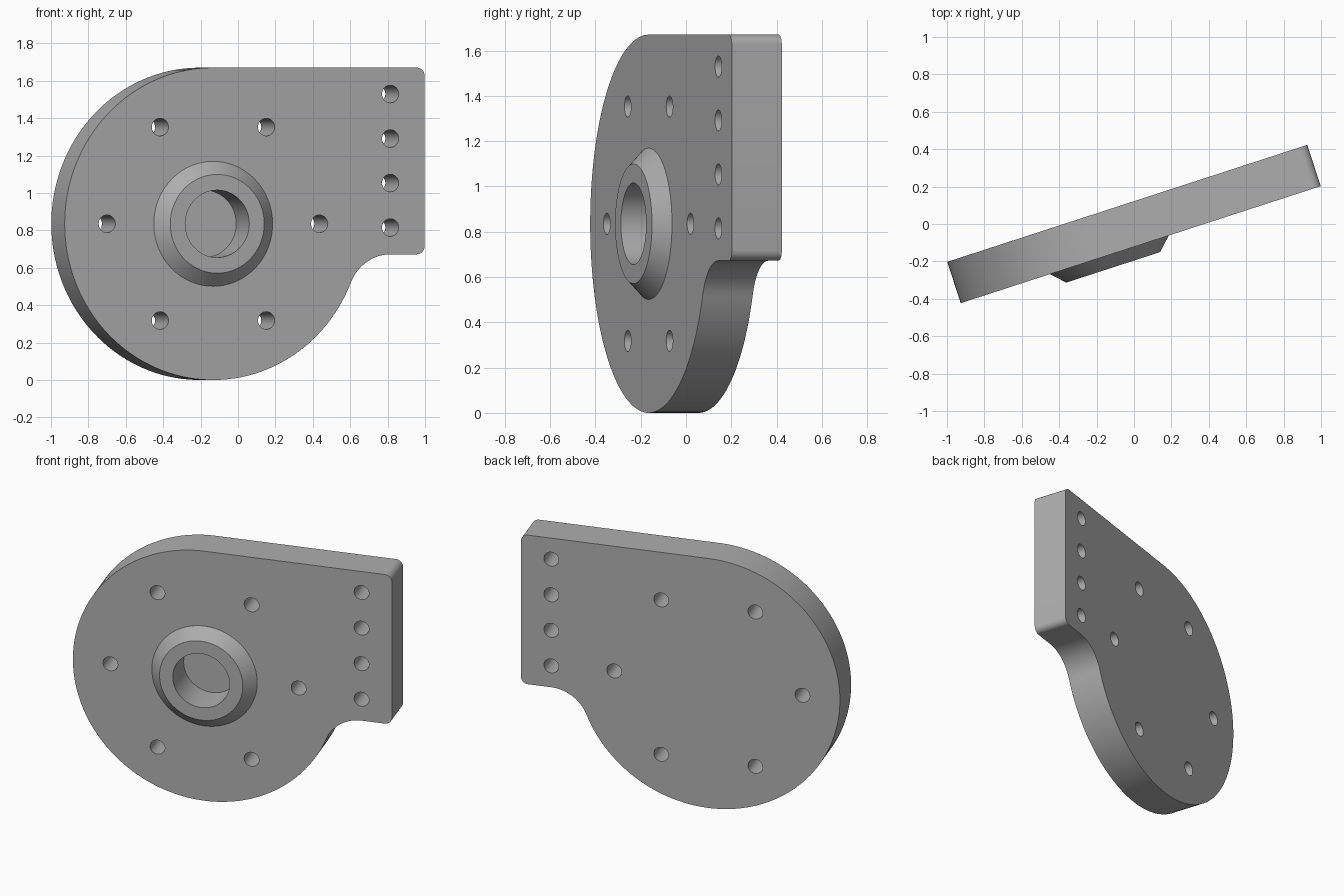
import bpy, bmesh
from math import sin, cos, pi, radians, atan2, sqrt
from mathutils import Matrix

if "Cube" in bpy.data.objects:
    bpy.data.objects.remove(bpy.data.objects["Cube"])

R = 0.835            # disc radius, also its centre height
CU = -0.177          # disc centre along the plate
HALF_T = 0.116       # half thickness
HALF_L = 1.012       # half length
TAB_Z, TOP_Z = 0.672, 2 * R
CORNER, FILLET = 0.045, 0.242
TURN = Matrix.Rotation(radians(18), 4, 'Z')

metal = bpy.data.materials.new("grey metal")
metal.use_nodes = True
grey = (0.42, 0.42, 0.42, 1)
metal.diffuse_color = grey
metal.node_tree.nodes["Principled BSDF"].inputs["Base Color"].default_value = grey


def arc(cx, cz, r, a0, a1, n):
    return [(cx + r * cos(a0 + (a1 - a0) * i / n), cz + r * sin(a0 + (a1 - a0) * i / n))
            for i in range(n + 1)]


def make(name, bm):
    bmesh.ops.recalc_face_normals(bm, faces=bm.faces)
    mesh = bpy.data.meshes.new(name)
    bm.to_mesh(mesh)
    bm.free()
    mesh.materials.append(metal)
    ob = bpy.data.objects.new(name, mesh)
    bpy.context.collection.objects.link(ob)
    return ob


def frustum(bm, u, z, r_front, r_back, v_front, v_back, n):
    # cylinder or cone running through the thickness (along y)
    m = Matrix.Translation((u, (v_front + v_back) / 2, z)) @ Matrix.Rotation(pi / 2, 4, 'X')
    bmesh.ops.create_cone(bm, cap_ends=True, segments=n, radius1=r_back, radius2=r_front,
                          depth=v_back - v_front, matrix=m)


def boolean(target, tool, operation):
    mod = target.modifiers.new(operation, 'BOOLEAN')
    mod.object, mod.operation, mod.solver = tool, operation, 'EXACT'
    bpy.context.view_layer.objects.active = target
    bpy.ops.object.modifier_apply(modifier=mod.name)
    bpy.data.objects.remove(tool)


# plate outline: disc, concave fillet, tab with rounded corners
fz = TAB_Z - FILLET
fu = CU + sqrt((R + FILLET) ** 2 - (fz - R) ** 2)
touch = atan2(fz - R, fu - CU)
outline = arc(CU, R, R, pi / 2, 2 * pi + touch, 96)
outline += arc(fu, fz, FILLET, touch + pi, pi / 2, 16)[1:]
outline += arc(HALF_L - CORNER, TAB_Z + CORNER, CORNER, -pi / 2, 0, 8)
outline += arc(HALF_L - CORNER, TOP_Z - CORNER, CORNER, 0, pi / 2, 8)

bm = bmesh.new()
face = bm.faces.new([bm.verts.new((u, -HALF_T, z)) for u, z in outline])
ext = bmesh.ops.extrude_face_region(bm, geom=[face])
bmesh.ops.translate(bm, vec=(0, 2 * HALF_T, 0),
                    verts=[g for g in ext["geom"] if isinstance(g, bmesh.types.BMVert)])
plate = make("mounting_plate", bm)

# conical boss on the front, sunk slightly into the plate along the same slope
bm = bmesh.new()
sink = 0.02
frustum(bm, CU, R, 0.264, 0.334 + sink, -HALF_T - 0.07, -HALF_T + sink, 96)
boolean(plate, make("boss", bm), 'UNION')

# blind bore in the boss, bolt circle and the row of tab holes
bm = bmesh.new()
frustum(bm, CU, R, 0.18, 0.18, -0.4, 0.04, 64)
for i in range(6):
    a = i * pi / 3
    frustum(bm, CU + 0.597 * cos(a), R + 0.597 * sin(a), 0.047, 0.047, -0.3, 0.3, 32)
for i in range(4):
    frustum(bm, 0.819, 0.815 + i * 0.238, 0.047, 0.047, -0.3, 0.3, 32)
boolean(plate, make("hole_cutters", bm), 'DIFFERENCE')

# turn the finished part and smooth its curved walls
plate.data.transform(TURN)
bpy.ops.object.select_all(action='DESELECT')
plate.select_set(True)
bpy.context.view_layer.objects.active = plate
bpy.ops.object.shade_smooth_by_angle(angle=radians(30))
